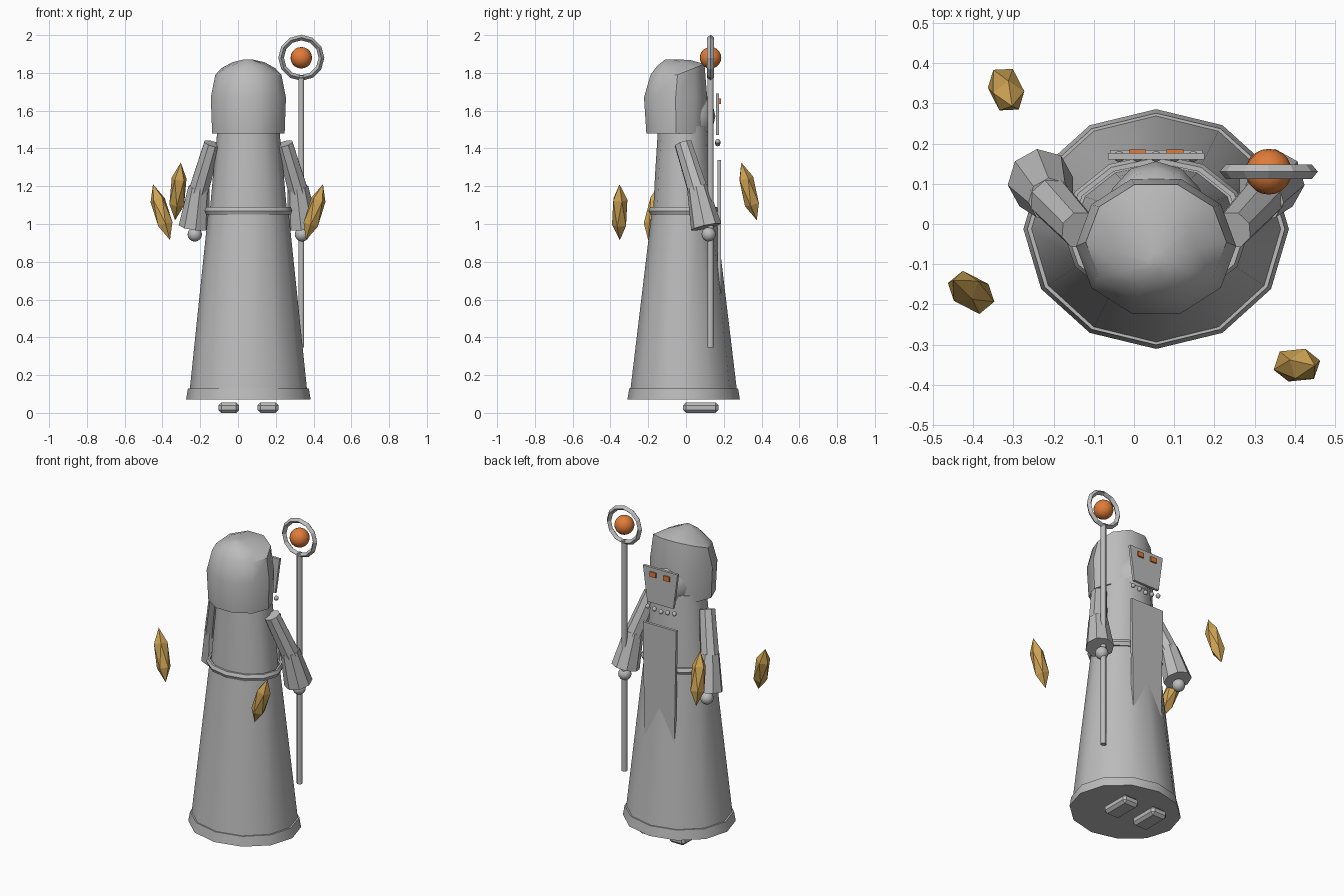
import bpy, bmesh, math
from mathutils import Vector, Matrix

if "Cube" in bpy.data.objects:
    bpy.data.objects.remove(bpy.data.objects["Cube"])

CX, CY = 0.055, -0.0125  # body axis


def material(name, rgb):
    m = bpy.data.materials.new(name)
    m.diffuse_color = (*rgb, 1)
    m.use_nodes = True
    m.node_tree.nodes["Principled BSDF"].inputs["Base Color"].default_value = m.diffuse_color
    return m


GREY = material("stone grey", (0.5, 0.5, 0.5))
ORANGE = material("glow orange", (0.75, 0.2, 0.04))
AMBER = material("amber gold", (0.62, 0.37, 0.09))


def finish(name, bm, mat, smooth=None):
    bmesh.ops.recalc_face_normals(bm, faces=bm.faces[:])
    me = bpy.data.meshes.new(name)
    bm.to_mesh(me)
    bm.free()
    me.materials.append(mat)
    ob = bpy.data.objects.new(name, me)
    bpy.context.collection.objects.link(ob)
    if smooth:
        bpy.ops.object.select_all(action='DESELECT')
        ob.select_set(True)
        bpy.context.view_layer.objects.active = ob
        bpy.ops.object.shade_smooth_by_angle(angle=math.radians(smooth))
    return ob


def loft(name, rings, mat=GREY, smooth=None, caps=True, closed=False):
    """Bridge a list of equal-length point rings."""
    bm = bmesh.new()
    vs = [[bm.verts.new(p) for p in r] for r in rings]
    n = len(vs[0])
    pairs = list(zip(vs, vs[1:])) + ([(vs[-1], vs[0])] if closed else [])
    for a, b in pairs:
        for i in range(n):
            j = (i + 1) % n
            bm.faces.new((a[i], a[j], b[j], b[i]))
    if caps and not closed:
        bm.faces.new(vs[0])
        bm.faces.new(vs[-1])
    return finish(name, bm, mat, smooth)


def oval(z, rx, ry, n=12, cx=CX, cy=CY, turn=0.0):
    return [(cx + rx * math.cos(turn + math.tau * i / n),
             cy + ry * math.sin(turn + math.tau * i / n), z) for i in range(n)]


def tube(name, a, b, ra, rb, n=8, mat=GREY, smooth=None):
    """Tapered prism between two points."""
    a, b = Vector(a), Vector(b)
    q = (b - a).to_track_quat('Z', 'Y')
    ring = lambda c, r: [c + q @ Vector((r * math.cos(math.tau * (i + .5) / n),
                                         r * math.sin(math.tau * (i + .5) / n), 0))
                         for i in range(n)]
    return loft(name, [ring(a, ra), ring(b, rb)], mat, smooth)


def ball(name, c, r, mat=GREY, seg=16, scale=(1, 1, 1)):
    bm = bmesh.new()
    bmesh.ops.create_uvsphere(bm, u_segments=seg, v_segments=max(6, seg // 2), radius=r)
    bmesh.ops.transform(bm, matrix=Matrix.Translation(c) @ Matrix.Diagonal((*scale, 1)),
                        verts=bm.verts[:])
    return finish(name, bm, mat, 60)


def plate(name, outline, y0, y1, mat=GREY):
    """Upright plate from an x, z outline."""
    return loft(name, [[(x, y, z) for x, z in outline] for y in (y0, y1)], mat)


def box(name, x, y, z, mat=GREY, bevel=0.0):
    bm = bmesh.new()
    bmesh.ops.create_cube(bm, size=1)
    mid = [(a[0] + a[1]) / 2 for a in (x, y, z)]
    dim = [a[1] - a[0] for a in (x, y, z)]
    bmesh.ops.transform(bm, matrix=Matrix.Translation(mid) @ Matrix.Diagonal((*dim, 1)),
                        verts=bm.verts[:])
    if bevel:
        bmesh.ops.bevel(bm, geom=bm.edges[:], offset=bevel, segments=1, affect='EDGES')
    return finish(name, bm, mat)


# Robe skirt, hem band, torso and belt
loft("robe_skirt", [oval(.08, .315, .287), oval(1.07, .212, .168)], smooth=40)
loft("robe_hem", [oval(.07, .33, .298), oval(.13, .32, .288)], smooth=40)
loft("robe_torso", [oval(1.05, .206, .162), oval(1.25, .188, .152), oval(1.52, .162, .135)], smooth=40)
loft("belt", [oval(1.07 + dz, .212 + d, .165 + d) for d, dz in
              ((0, -.02), (.012, -.02), (.021, 0), (.012, .02), (0, .02))], smooth=35, closed=True)


# Hood: ten-sided shell whose brim rises towards the face side
def hood_ring(z, rx, ry, cy, lift=0.0):
    return [(x, y, z + lift * max(0, (y - cy) / ry)) for x, y, _ in oval(z, rx, ry, 10, CX, cy)]


hood = [hood_ring(1.48, .192, .165, -.053), hood_ring(1.67, .199, .176, -.055),
        hood_ring(1.79, .175, .150, -.045, .06)]
apex = [(CX + .02 * math.cos(math.tau * i / 10), -.09 + .02 * math.sin(math.tau * i / 10), 1.872)
        for i in range(10)]
shoulder = [tuple(.55 * a + .45 * b + (.01 if k == 2 else 0) for k, (a, b) in enumerate(zip(p, q)))
            for p, q in zip(hood[2], apex)]
loft("hood", hood + [shoulder, apex], smooth=38)

# Head inside the hood, pushing out behind the mask
ball("head", (CX, .02, 1.57), .14, seg=12, scale=(.9, .97, 1.1))

# Mask with glowing eyes, and a row of beads under it
plate("mask", [(-.065, 1.69), (.175, 1.69), (.145, 1.47), (-.035, 1.47)], .16, .176)
for s in (-1, 1):
    ex = CX + s * .047
    box("eye", (ex - .021, ex + .021), (.172, .185), (1.635, 1.665), ORANGE)
for i in range(-2, 3):
    ball("bead", (CX + i * .046, .168, 1.425 + .006 * abs(i)), .014, seg=8)

# Long front panel sinking into the skirt
plate("front_panel", [(-.06, 1.34), (.17, 1.34), (.158, .62), (-.048, .62)], .167, .184)

# Arms, hands and feet on both sides of the body axis
for s, side in ((-1, "left"), (1, "right")):
    P = lambda dx, y, z: (CX + s * dx, y, z)
    tube(side + "_upper_arm", P(.19, -.015, 1.425), P(.265, .065, 1.17), .048, .056)
    tube(side + "_sleeve", P(.262, .06, 1.195), P(.288, .107, .985), .056, .082)
    ball(side + "_hand", P(.284, .12, .945), .038)
    fx = CX + s * .104
    box(side + "_foot", (fx - .055, fx + .055), (-.015, .172), (0, .056), bevel=.016)

# Staff with ring head and orb
SX, SY, SZ = .335, .13, 1.88
tube("staff_shaft", (SX, SY, .345), (SX, SY, 1.785), .017, .017, 8, smooth=50)
rings = []
for i in range(12):
    a = math.tau * i / 12
    rings.append([(SX + (.107 + dr) * math.cos(a), SY + dy, SZ + (.107 + dr) * math.sin(a))
                  for dr, dy in ((.015, 0), (0, .018), (-.015, 0), (0, -.018))])
loft("staff_ring", rings, closed=True)
ball("staff_orb", (SX, SY, SZ), .057, ORANGE, 20)

# Floating crystals: stretched icospheres pointing from bottom tip to top tip
for bottom, top in (((-.36, -.20, .915), (-.45, -.14, 1.21)),
                    ((-.333, .375, 1.02), (-.303, .293, 1.325)),
                    ((.36, -.35, .915), (.45, -.352, 1.21))):
    b, t = Vector(bottom), Vector(top)
    bm = bmesh.new()
    bmesh.ops.create_icosphere(bm, subdivisions=1, radius=1)
    m = (Matrix.Translation((b + t) / 2) @ (t - b).to_track_quat('Z', 'Y').to_matrix().to_4x4()
         @ Matrix.Diagonal((.046, .046, (t - b).length / 2, 1)))
    bmesh.ops.transform(bm, matrix=m, verts=bm.verts[:])
    finish("crystal", bm, AMBER)
